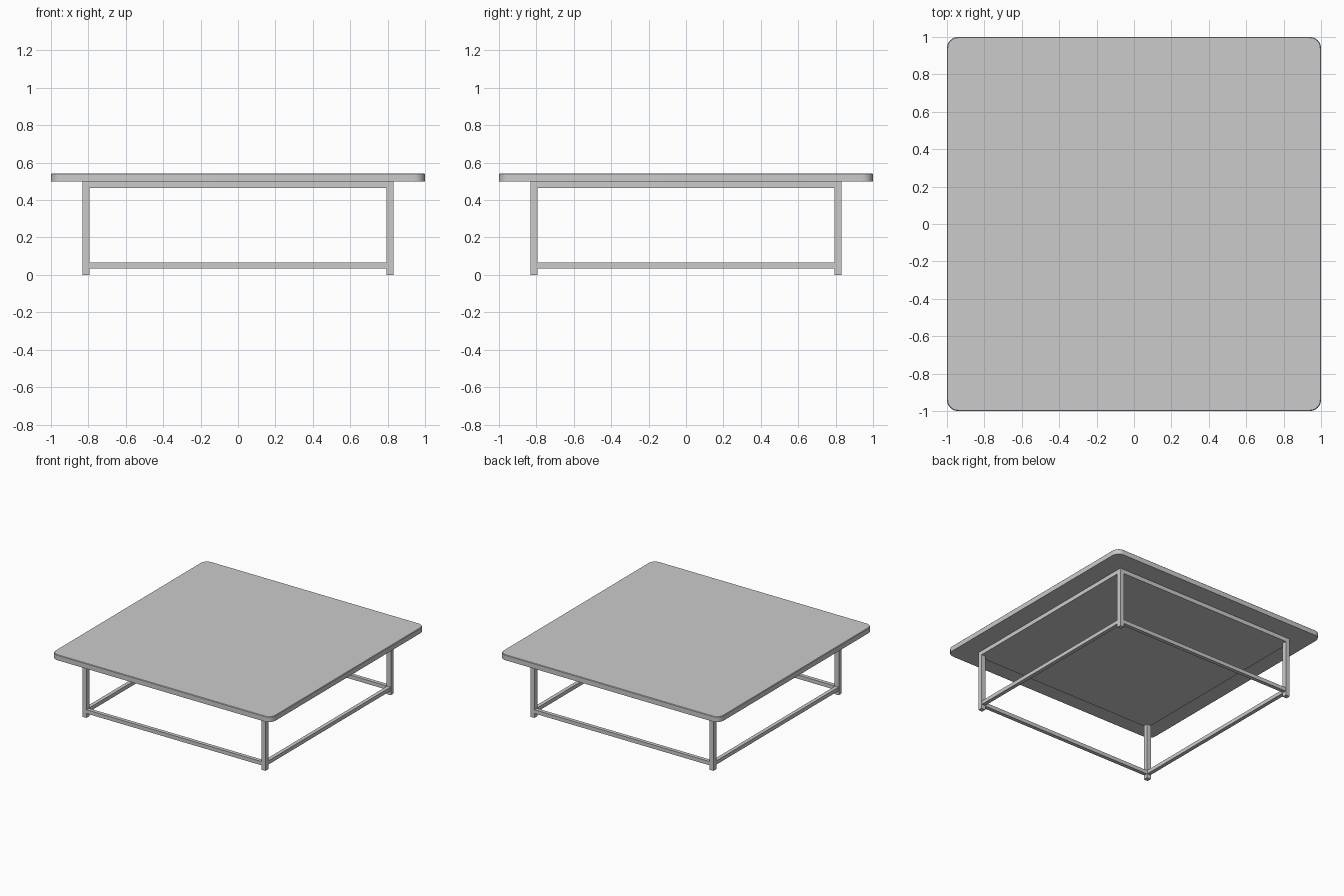
import bpy, bmesh, math

if "Cube" in bpy.data.objects:
    bpy.data.objects.remove(bpy.data.objects["Cube"])

TOP_Z, FRAME_TOP = 0.543, 0.499
LEG, POS, APRON = 0.037, 0.8135, 0.034


def finish(obj):
    bpy.ops.object.select_all(action='DESELECT')
    obj.select_set(True)
    bpy.context.view_layer.objects.active = obj
    bpy.ops.object.shade_smooth_by_angle(angle=math.radians(35))


def bar(name, size, loc):
    bpy.ops.mesh.primitive_cube_add(size=1, location=loc)
    obj = bpy.context.object
    obj.name = name
    obj.scale = size
    bpy.ops.object.transform_apply(location=False, rotation=False, scale=True)


# Table top: rounded square slab with a small chamfer on the upper edge
r, steps = 0.06, 8
outline = []
for i, (sx, sy) in enumerate([(1, 1), (-1, 1), (-1, -1), (1, -1)]):
    for k in range(steps + 1):
        a = math.pi / 2 * (i + k / steps)
        outline.append((sx * (1 - r) + r * math.cos(a), sy * (1 - r) + r * math.sin(a)))
bm = bmesh.new()
face = bm.faces.new([bm.verts.new((x, y, FRAME_TOP)) for x, y in outline])
ext = bmesh.ops.extrude_face_region(bm, geom=[face], use_keep_orig=True)
top_verts = [g for g in ext["geom"] if isinstance(g, bmesh.types.BMVert)]
bmesh.ops.translate(bm, verts=top_verts, vec=(0, 0, TOP_Z - FRAME_TOP))
bmesh.ops.recalc_face_normals(bm, faces=bm.faces)
rim = [e for e in bm.edges if all(v.co.z > TOP_Z - 0.001 for v in e.verts)]
bmesh.ops.bevel(bm, geom=rim, offset=0.004, segments=1, affect='EDGES')
mesh = bpy.data.meshes.new("table_top")
bm.to_mesh(mesh)
bm.free()
top = bpy.data.objects.new("table_top", mesh)
bpy.context.collection.objects.link(top)
finish(top)

# Solid panel under the top
width = 2 * POS + LEG
bar("under_panel", (width, width, APRON), (0, 0, FRAME_TOP - APRON / 2))

# Legs
leg_h = FRAME_TOP - APRON
for sx, xn in ((-1, "left"), (1, "right")):
    for sy, yn in ((-1, "front"), (1, "back")):
        bar(f"{yn}_{xn}_leg", (LEG, LEG, leg_h), (sx * POS, sy * POS, leg_h / 2))

# Lower rails between the legs
span, h, z = 2 * POS - LEG, 0.031, 0.05
for s, xn, yn in ((-1, "left", "front"), (1, "right", "back")):
    bar(f"{yn}_rail", (span, h, h), (0, s * POS, z))
    bar(f"{xn}_rail", (h, span, h), (s * POS, 0, z))
